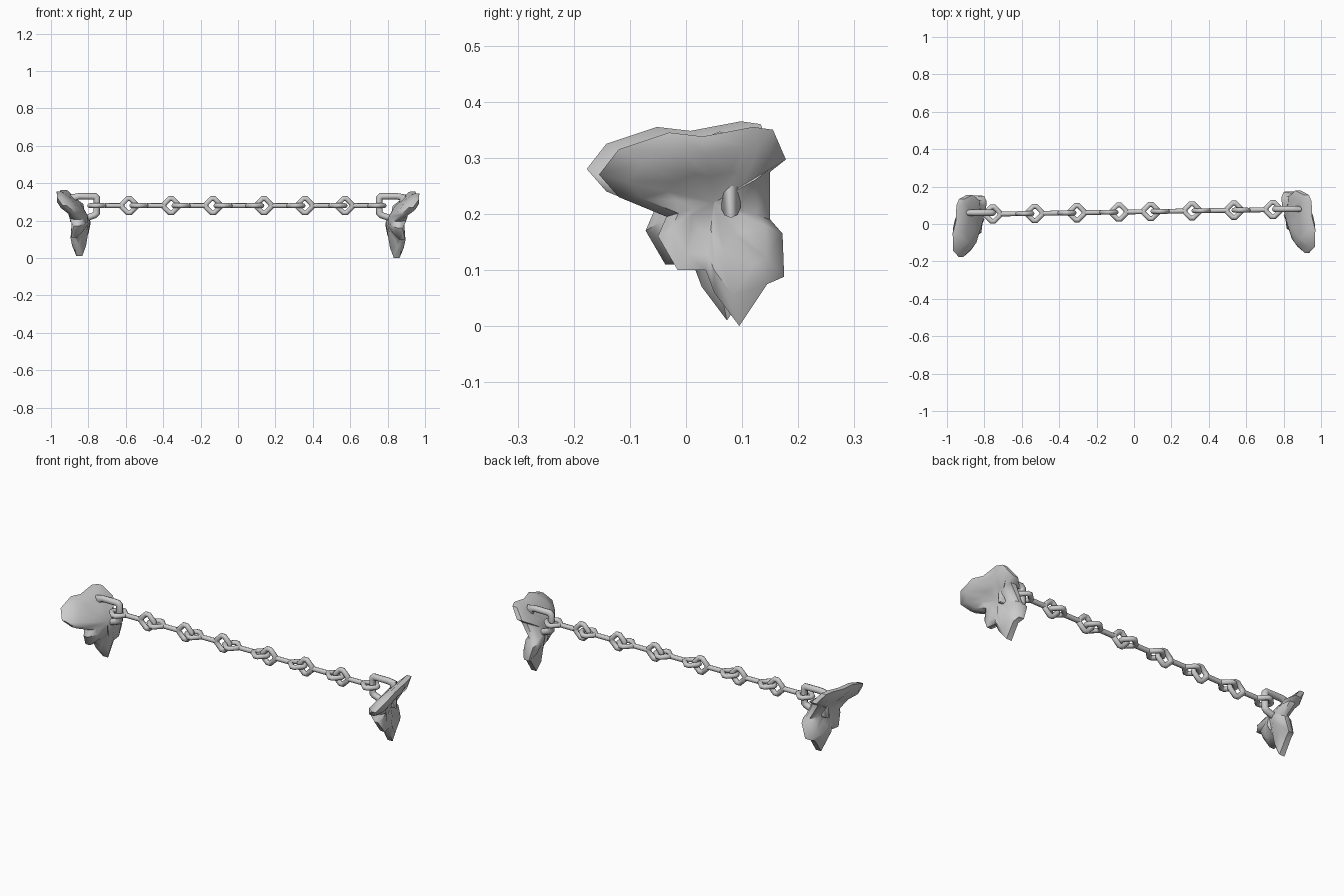
import bpy, bmesh, math, random
from mathutils import Vector

if "Cube" in bpy.data.objects:
    bpy.data.objects.remove(bpy.data.objects["Cube"])

steel = bpy.data.materials.new("light_grey")
steel.diffuse_color = (0.6, 0.6, 0.6, 1)
steel.use_nodes = True
steel.node_tree.nodes["Principled BSDF"].inputs["Base Color"].default_value = steel.diffuse_color


def finish(bm, name, angle):
    bmesh.ops.recalc_face_normals(bm, faces=bm.faces)
    me = bpy.data.meshes.new(name)
    bm.to_mesh(me)
    bm.free()
    ob = bpy.data.objects.new(name, me)
    bpy.context.collection.objects.link(ob)
    me.materials.append(steel)
    for o in bpy.context.selected_objects:
        o.select_set(False)
    ob.select_set(True)
    bpy.context.view_layer.objects.active = ob
    bpy.ops.object.shade_smooth_by_angle(angle=math.radians(angle))


def tube_loop(bm, pts, normal, r, sides=8):
    """Closed planar tube with mitred corners."""
    n, rings = Vector(normal).normalized(), []
    for i, p in enumerate(pts):
        a = (p - pts[i - 1]).normalized()
        b = (pts[(i + 1) % len(pts)] - p).normalized()
        t = (a + b).normalized()
        side = t.cross(n) / max(0.4, t.dot(a))
        rings.append([bm.verts.new(p + side * r * math.cos(k * math.tau / sides)
                                   + n * r * math.sin(k * math.tau / sides))
                      for k in range(sides)])
    bridge(bm, rings + rings[:1])


def bridge(bm, rings):
    for r0, r1 in zip(rings, rings[1:]):
        m = len(r0)
        for k in range(m):
            bm.faces.new((r0[k], r0[(k + 1) % m], r1[(k + 1) % m], r1[k]))


def chain_point(x):
    return Vector((x, 0.065 + 0.016 * x, 0.28))


def eye(bm, x, upright):
    """Diamond-shaped eye with blunted corners."""
    c, h, cut = chain_point(x), 0.046, 0.008
    up = Vector((0, 0, 1)) if upright else Vector((0, 1, 0))
    nor = Vector((0, 1, 0)) if upright else Vector((0, 0, 1))
    s = h - cut
    uv = [(s, -cut), (s, cut), (cut, s), (-cut, s), (-s, cut), (-s, -cut), (-cut, -s), (cut, -s)]
    tube_loop(bm, [c + Vector((u, 0, 0)) + up * v for u, v in uv], nor, 0.013)


def stem(bm, x0, x1):
    a, b = chain_point(x0), chain_point(x1)
    d = b - a
    rot = Vector((0, 0, 1)).rotation_difference(d).to_matrix().to_4x4()
    rot.translation = (a + b) / 2
    bmesh.ops.create_cone(bm, cap_ends=True, segments=8, radius1=0.013,
                          radius2=0.013, depth=d.length, matrix=rot)


# Chain: each link has an eye at both ends joined by a straight stem
links = [(-0.755, False, -0.583, True), (-0.53, False, -0.358, True),
         (-0.305, False, -0.134, True), (-0.08, False, 0.09, False),
         (0.139, True, 0.31, False), (0.358, True, 0.535, False),
         (0.572, True, 0.743, False)]
for i, (x0, up0, x1, up1) in enumerate(links):
    bm = bmesh.new()
    eye(bm, x0, up0)
    eye(bm, x1, up1)
    stem(bm, x0 + 0.043, x1 - 0.043)
    finish(bm, f"chain_link_{i + 1}", 50)

# Anchor rings set into the rocks
ring = [(0.765, 0.33), (0.755, 0.32), (0.755, 0.24), (0.765, 0.23),
        (0.82, 0.21), (0.88, 0.21), (0.88, 0.325), (0.85, 0.33)]
for name, s in (("left", -1), ("right", 1)):
    bm = bmesh.new()
    y = 0.06 if s < 0 else 0.08
    tube_loop(bm, [Vector((s * x, y, z)) for x, z in ring], (0, 1, 0), 0.017)
    finish(bm, name + "_anchor_ring", 50)

# Jagged rock shards: outline (y, z) and the lean of the slab (z, x)
outline = [(-0.155, 0.27), (-0.12, 0.315), (-0.03, 0.345), (0.03, 0.338), (0.12, 0.355),
           (0.155, 0.35), (0.178, 0.297), (0.15, 0.275), (0.15, 0.19), (0.172, 0.165),
           (0.175, 0.088), (0.145, 0.075), (0.095, 0.0), (0.05, 0.06), (0.035, 0.1),
           (-0.015, 0.1), (-0.05, 0.16), (-0.035, 0.195), (-0.12, 0.23)]
lean = [(0, 0.862), (0.1, 0.872), (0.17, 0.845), (0.22, 0.85),
        (0.28, 0.895), (0.33, 0.935), (0.36, 0.955)]


def slab_x(y, z):
    for (z0, x0), (z1, x1) in zip(lean, lean[1:]):
        if z <= z1:
            return x0 + (x1 - x0) * (z - z0) / (z1 - z0) - 0.2 * (y - 0.03)
    return lean[-1][1]


def rock(name, s, dy, dz):
    rnd = random.Random(4)
    bm = bmesh.new()
    cy, cz = 0.05, 0.22

    def vert(y, z, off):
        x = min(slab_x(y, z) + off, 0.998)
        return bm.verts.new((s * x, y + dy, z + dz))

    # rings run from the inner face over the rim to the outer face
    rings = []
    for f, off, jit in ((0.4, -0.04, 0.004), (0.75, -0.036, 0.01), (1, -0.014, 0.004),
                        (1, 0.014, 0.004), (0.75, 0.034, 0.01), (0.4, 0.036, 0.004)):
        rings.append([vert(cy + (y - cy) * f, cz + (z - cz) * f,
                           off + rnd.uniform(-jit, jit)) for y, z in outline])
    bridge(bm, rings)
    for r, off in ((rings[0], -0.04), (rings[-1], 0.036)):
        c = vert(cy, cz, off)
        for k in range(len(r)):
            bm.faces.new((r[k], r[(k + 1) % len(r)], c))
    finish(bm, name, 50)


rock("right_rock", 1, 0, 0)
rock("left_rock", -1, -0.022, 0.01)
